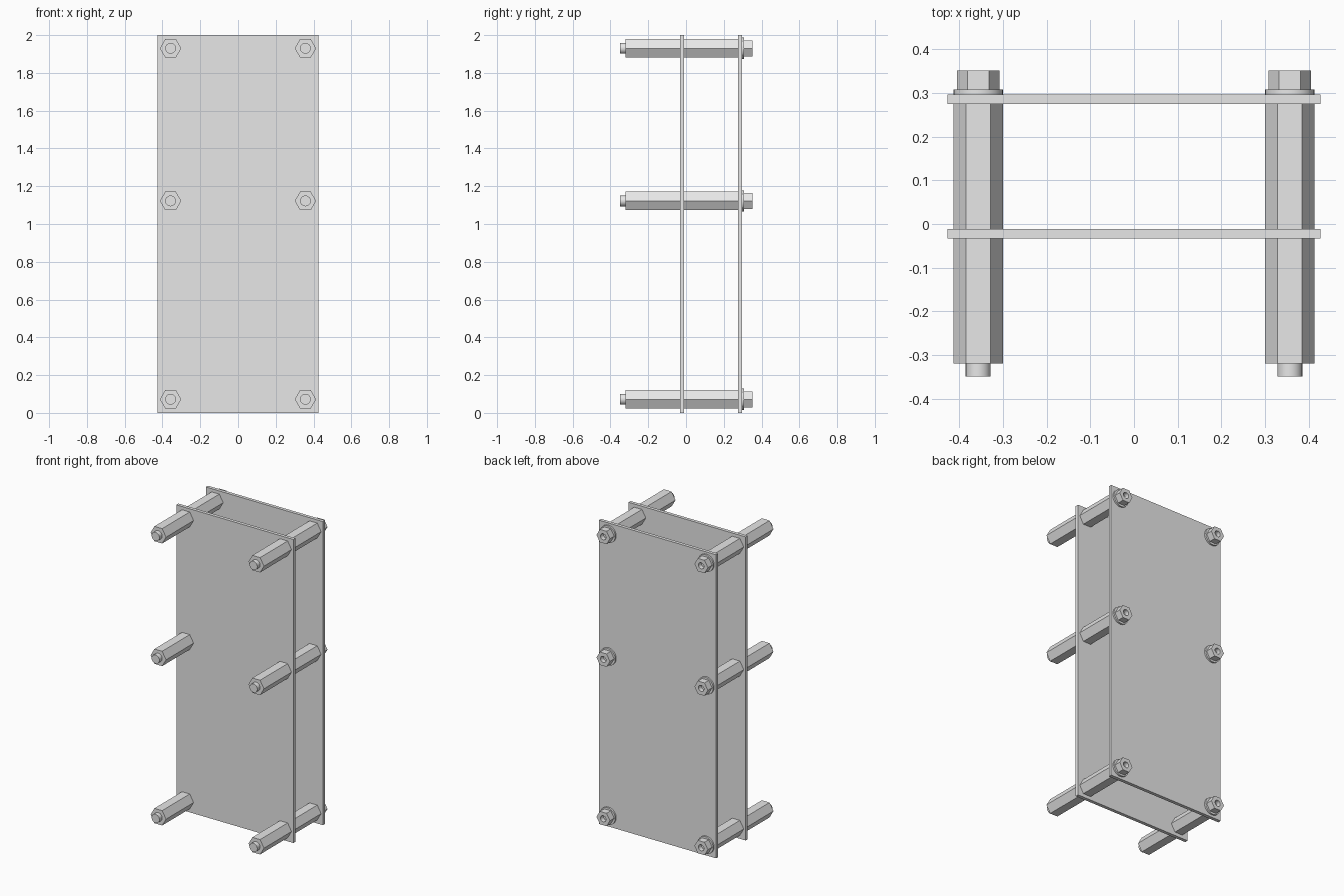
import bpy
import bmesh
import math
from mathutils import Matrix, Vector

cube = bpy.data.objects.get("Cube")
if cube:
    bpy.data.objects.remove(cube, do_unlink=True)

grey = bpy.data.materials.new("light grey metal")
grey.use_nodes = True
colour = (0.8, 0.8, 0.8, 1)
grey.diffuse_color = colour
grey.node_tree.nodes["Principled BSDF"].inputs["Base Color"].default_value = colour


def finish(bm, name, smooth=False):
    bmesh.ops.recalc_face_normals(bm, faces=bm.faces)
    mesh = bpy.data.meshes.new(name)
    bm.to_mesh(mesh)
    bm.free()
    mesh.materials.append(grey)
    obj = bpy.data.objects.new(name, mesh)
    bpy.context.collection.objects.link(obj)
    if smooth:
        bpy.ops.object.select_all(action="DESELECT")
        obj.select_set(True)
        bpy.context.view_layer.objects.active = obj
        bpy.ops.object.shade_smooth_by_angle(angle=math.radians(30))
    return obj


def plate(name, y0, y1):
    bm = bmesh.new()
    bmesh.ops.create_cube(bm, size=1)
    bmesh.ops.scale(bm, vec=(0.854, y1 - y0, 2), verts=bm.verts)
    bmesh.ops.translate(bm, vec=(0, (y0 + y1) / 2, 1), verts=bm.verts)
    finish(bm, name)


def rod(name, x, z, y0, y1, radius, sides):
    """Prism along y, with corners pointing to +x and -x."""
    bm = bmesh.new()
    bmesh.ops.create_cone(bm, cap_ends=True, segments=sides, radius1=radius,
                          radius2=radius, depth=y1 - y0)
    first = min(bm.verts, key=lambda v: v.co.z * 100 - v.co.x)
    turn = -math.atan2(first.co.y, first.co.x)
    place = (Matrix.Translation((x, (y0 + y1) / 2, z))
             @ Matrix.Rotation(math.radians(-90), 4, "X")
             @ Matrix.Rotation(turn, 4, "Z"))
    bmesh.ops.transform(bm, matrix=place, verts=bm.verts)
    return finish(bm, name, smooth=sides > 6)


def drilled_nut(name, x, z, y0, y1, radius, bore, floor):
    """Hexagonal nut with a round blind hole in its rear face."""
    nut = rod(name, x, z, y0, y1, radius, 6)
    cutter = rod(name + "_cutter", x, z, floor, y1 + 0.02, bore, 24)
    cutter.hide_render = True
    cutter.hide_set(True)
    cut = nut.modifiers.new("bore", "BOOLEAN")
    cut.object = cutter
    cut.solver = "EXACT"
    bpy.ops.object.select_all(action="DESELECT")
    bpy.context.view_layer.objects.active = nut
    nut.select_set(True)
    bpy.ops.object.modifier_apply(modifier=cut.name)
    bpy.data.objects.remove(cutter, do_unlink=True)
    bpy.ops.object.shade_smooth_by_angle(angle=math.radians(30))


# Two parallel boards
plate("front_plate", -0.033, -0.011)
plate("rear_plate", 0.275, 0.297)

# Spacer stacks at the corners and along the sides
for side, x in (("left", 0.357), ("right", -0.357)):
    for level, z in (("bottom", 0.072), ("middle", 1.122), ("top", 1.93)):
        tag = f"{level}_{side}"
        rod("front_stud_" + tag, x, z, -0.349, -0.32, 0.0285, 24)
        rod("front_standoff_" + tag, x, z, -0.32, -0.033, 0.0565, 6)
        rod("rear_standoff_" + tag, x, z, -0.011, 0.275, 0.0565, 6)
        rod("washer_" + tag, x, z, 0.297, 0.308, 0.0565, 32)
        drilled_nut("nut_" + tag, x, z, 0.308, 0.352, 0.049, 0.02, 0.322)
